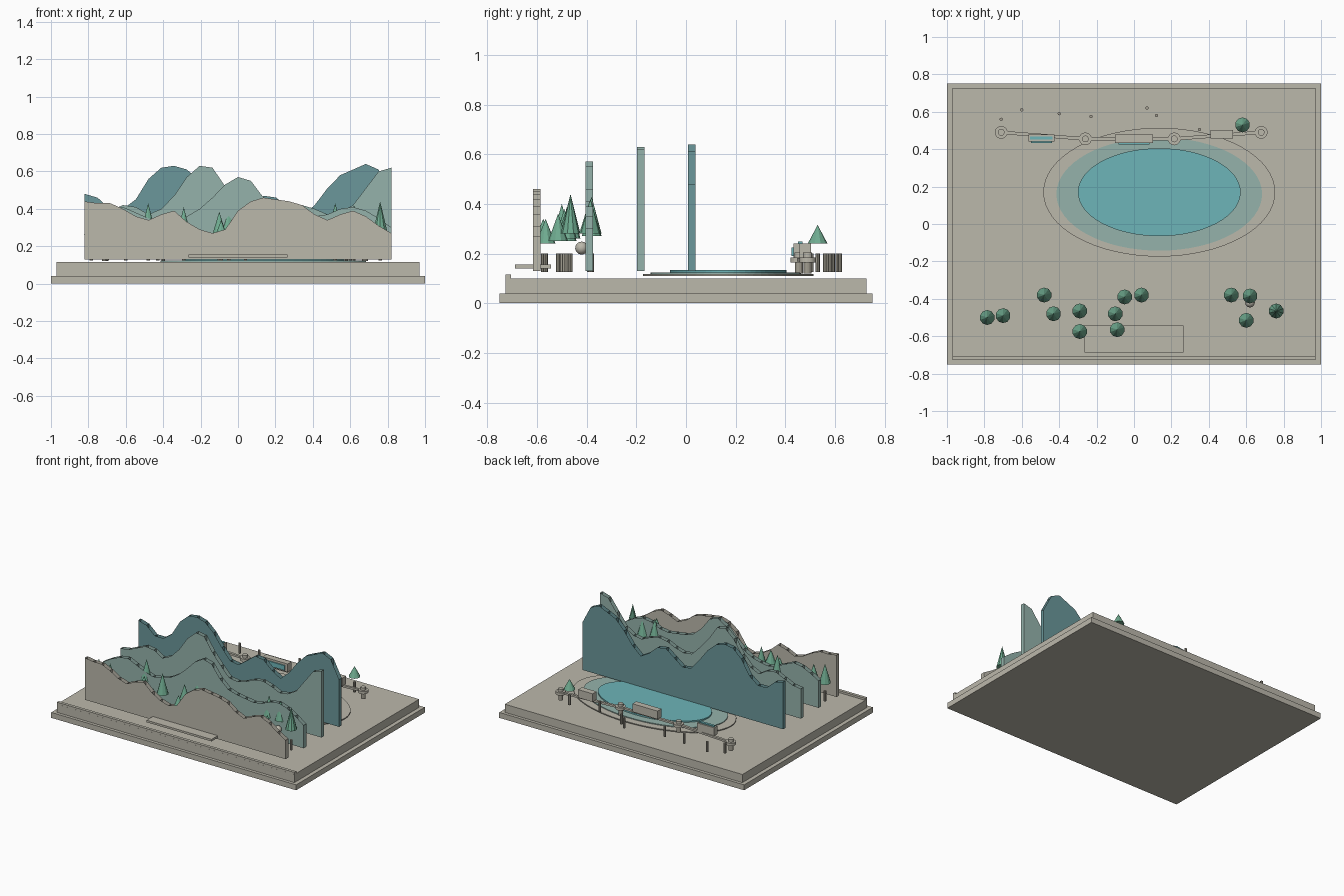
import bpy, bmesh, math
from mathutils import Vector

cube = bpy.data.objects.get("Cube")
if cube:
    bpy.data.objects.remove(cube, do_unlink=True)


def material(name, r, g, b):
    m = bpy.data.materials.new(name)
    m.use_nodes = True
    m.diffuse_color = (r, g, b, 1)
    shader = m.node_tree.nodes["Principled BSDF"]
    shader.inputs["Base Color"].default_value = (r, g, b, 1)
    shader.inputs["Roughness"].default_value = 0.8
    return m


STONE = material("warm stone", 0.5, 0.48, 0.41)
POST = material("weathered post", 0.36, 0.34, 0.28)
SAGE = material("pale sage", 0.3, 0.45, 0.41)
TEAL = material("deep teal", 0.145, 0.31, 0.325)
WATER = material("lake water", 0.155, 0.46, 0.48)
LEAF = material("pine green", 0.16, 0.41, 0.28)


def finish(bm, name, mat, smooth=False):
    mesh = bpy.data.meshes.new(name)
    bm.to_mesh(mesh)
    bm.free()
    mesh.materials.append(mat)
    for face in mesh.polygons:
        face.use_smooth = smooth
    obj = bpy.data.objects.new(name, mesh)
    bpy.context.collection.objects.link(obj)
    return obj


def box(name, mat, x, y, z, size, turn=0):
    """Box centred in plan, standing on height z."""
    bm = bmesh.new()
    bmesh.ops.create_cube(bm, size=1)
    bmesh.ops.scale(bm, vec=size, verts=bm.verts)
    obj = finish(bm, name, mat)
    obj.location = (x, y, z + size[2] / 2)
    obj.rotation_euler.z = turn
    return obj


def cone(name, mat, x, y, bottom, top, r1, r2, sides=12, stretch=1):
    """Cone, cylinder or oval disc between two heights."""
    bm = bmesh.new()
    bmesh.ops.create_cone(bm, cap_ends=True, segments=sides, radius1=r1,
                          radius2=r2, depth=top - bottom)
    bmesh.ops.scale(bm, vec=(1, stretch, 1), verts=bm.verts)
    obj = finish(bm, name, mat)
    obj.location = (x, y, (bottom + top) / 2)
    return obj


def ridge(name, mat, y, heights):
    """Hollow mountain panel: two sheets joined by ribs, open on top."""
    bm = bmesh.new()
    half, reach, floor = 0.015, 0.82, 0.13
    last = len(heights) - 1
    ribs = []
    for i, h in enumerate(heights):
        x = reach * (2 * i / last - 1)
        ribs.append([bm.verts.new((x, y + side * half, z))
                     for side, z in ((-1, floor), (1, floor),
                                     (1, h / 100), (-1, h / 100))])
    for i, rib in enumerate(ribs):
        bm.faces.new(rib if i else rib[::-1])
        if i:
            prev = ribs[i - 1]
            bm.faces.new((prev[0], rib[0], rib[3], prev[3]))
            bm.faces.new((rib[1], prev[1], prev[2], rib[2]))
    return finish(bm, name, mat)


# Stepped base, front lip and plaque
box("base_plinth", STONE, 0, 0, 0, (2, 1.5, 0.04))
box("base_deck", STONE, 0, 0, 0.04, (1.94, 1.455, 0.06))
box("front_lip", STONE, 0, -0.716, 0.1, (1.94, 0.022, 0.015))
box("front_plaque", STONE, 0, -0.615, 0.14, (0.53, 0.145, 0.015))

# Lake in three stacked ovals
cone("lake_shore", STONE, 0.135, 0.17, 0.11, 0.117, 0.62, 0.62, 64, 0.555)
cone("lake_shallows", SAGE, 0.135, 0.16, 0.117, 0.123, 0.55, 0.55, 64, 0.55)
cone("lake_water", WATER, 0.135, 0.17, 0.123, 0.133, 0.435, 0.435, 64, 0.54)

# Mountain panels from front to back, heights in hundredths
ridge("front_ridge", STONE, -0.6,
      (44, 43, 43, 40, 36, 34, 37, 39, 33, 29, 27, 29, 39,
       44, 46, 45, 44, 42, 37, 34, 37, 39, 36, 31, 27))
ridge("second_ridge", SAGE, -0.39,
      (33, 37, 40, 41, 38, 35, 33, 34, 36, 40, 46, 53, 57,
       55, 46, 40, 38, 37, 36, 37, 40, 41, 39, 35, 30))
ridge("third_ridge", SAGE, -0.183,
      (35, 36, 39, 42, 41, 37, 40, 47, 57, 63, 62, 52, 44,
       37, 36, 38, 41, 42, 40, 37, 38, 42, 51, 60, 62))
ridge("back_ridge", TEAL, 0.023,
      (48, 46, 40, 40, 45, 56, 62, 63, 61, 55, 46, 38, 37,
       42, 47, 46, 40, 36, 42, 51, 58, 61, 64, 61, 48))

# Pine trees: position, crown base and tip
TREES = ((-0.785, -0.5, 0.26, 0.4), (-0.7, -0.49, 0.25, 0.38),
         (-0.48, -0.38, 0.28, 0.43), (-0.43, -0.48, 0.25, 0.36),
         (-0.29, -0.465, 0.26, 0.41), (-0.29, -0.575, 0.24, 0.34),
         (-0.1, -0.48, 0.26, 0.385), (-0.09, -0.565, 0.24, 0.34),
         (-0.05, -0.39, 0.28, 0.41), (0.04, -0.38, 0.27, 0.4),
         (0.52, -0.38, 0.28, 0.43), (0.62, -0.385, 0.28, 0.42),
         (0.6, -0.515, 0.25, 0.36), (0.76, -0.465, 0.28, 0.44),
         (0.58, 0.53, 0.24, 0.315))
for x, y, low, tip in TREES:
    cone("tree_crown", LEAF, x, y, low, tip, 0.04, 0, 10)
    cone("tree_trunk", POST, x, y, 0.125, 0.2, 0.009, 0.009, 8)

# Bare posts along the back
for x, y in ((-0.71, 0.56), (-0.6, 0.61), (-0.4, 0.59), (-0.23, 0.575),
             (0.07, 0.62), (0.12, 0.58), (0.35, 0.505)):
    cone("back_post", POST, x, y, 0.125, 0.2, 0.009, 0.009, 8)

# Round boulder among the trees
bm = bmesh.new()
bmesh.ops.create_uvsphere(bm, u_segments=16, v_segments=10, radius=0.026)
finish(bm, "boulder", STONE, True).location = (0.62, -0.42, 0.222)

# Raised walkway: round lookouts joined by railed spans
STOPS = [Vector(p) for p in ((-0.71, 0.49), (-0.26, 0.455),
                             (0.215, 0.455), (0.68, 0.49))]
for x, y in STOPS:
    cone("lookout_leg", POST, x, y, 0.12, 0.165, 0.016, 0.016, 12)
    cone("lookout_floor", STONE, x, y, 0.165, 0.185, 0.034, 0.034, 20)
    cone("lookout_cap", STONE, x, y, 0.185, 0.205, 0.018, 0.018, 16)
for a, b in zip(STOPS, STOPS[1:]):
    mid, run = (a + b) / 2, b - a
    turn = math.atan2(run.y, run.x)
    box("walkway_span", STONE, mid.x, mid.y, 0.168,
        (run.length, 0.018, 0.014), turn)

# Pavilions over the walkway, two with glazing
for x, y, wide, deep in ((-0.495, 0.46, 0.14, 0.036),
                         (0, 0.455, 0.205, 0.045),
                         (0.47, 0.48, 0.12, 0.045)):
    box("pavilion", STONE, x, y, 0.18, (wide, deep, 0.06))
    if x <= 0:
        box("pavilion_glazing", WATER, x, y - deep / 2 - 0.004, 0.19,
            (wide * 0.8, 0.008, 0.035))
box("pavilion_roof_light", WATER, -0.495, 0.46, 0.24, (0.12, 0.018, 0.008))
